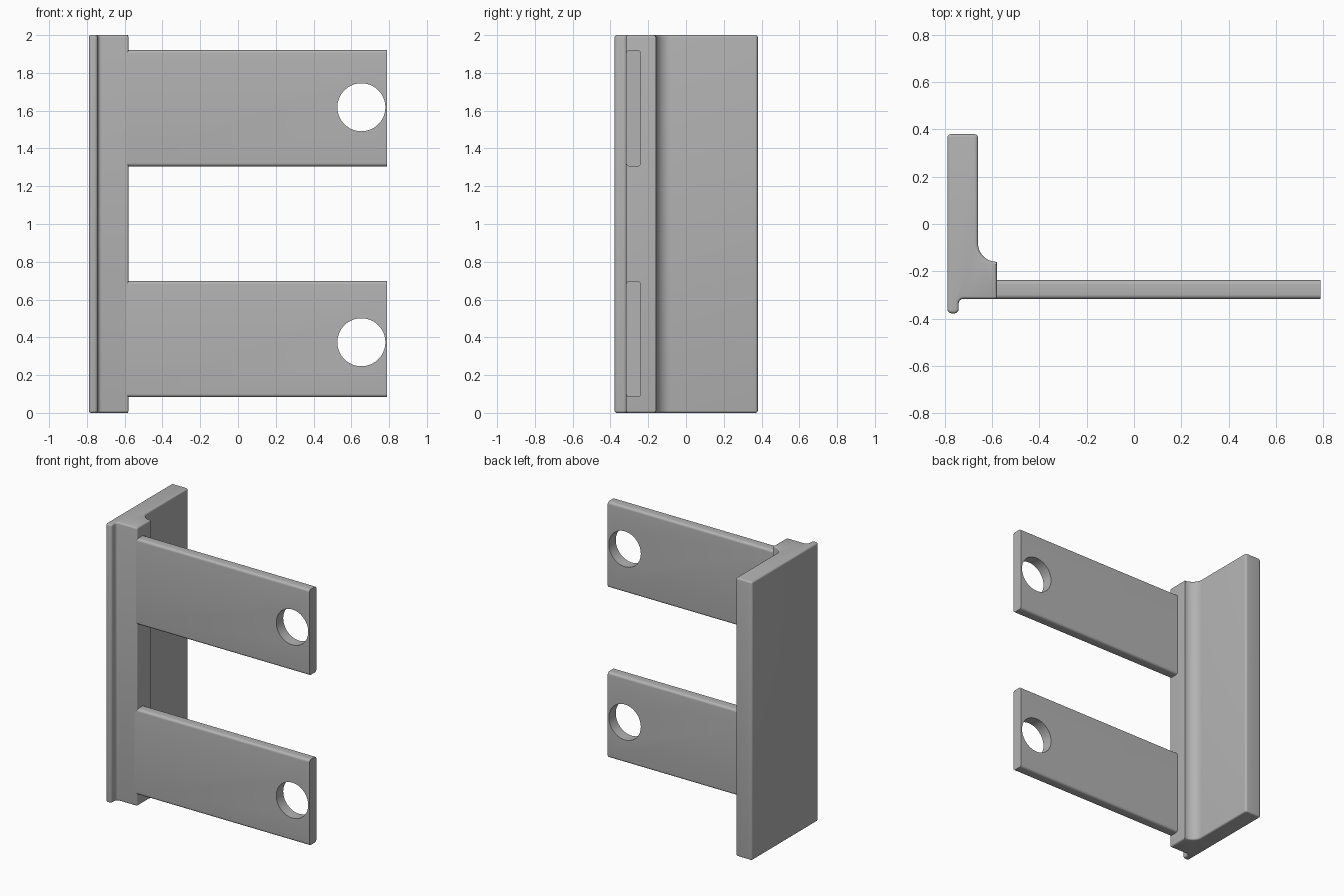
import bpy
import bmesh
import math
from mathutils import Vector, Matrix

cube = bpy.data.objects.get("Cube")
if cube:
    bpy.data.objects.remove(cube, do_unlink=True)

grey = bpy.data.materials.new("plain grey")
grey.use_nodes = True
COLOUR = (0.45, 0.45, 0.45, 1)
grey.diffuse_color = COLOUR
grey.node_tree.nodes["Principled BSDF"].inputs["Base Color"].default_value = COLOUR


def rounded(corners):
    """Outline from right-angled (x, y, radius) corners, each filleted."""
    points = []
    for i, (x, y, r) in enumerate(corners):
        here = Vector((x, y))
        if r == 0:
            points.append(here)
            continue
        before = (Vector(corners[i - 1][:2]) - here).normalized()
        after = (Vector(corners[(i + 1) % len(corners)][:2]) - here).normalized()
        centre = here + (before + after) * r
        steps = 12 if r > 0.05 else 6
        for k in range(steps + 1):
            a = math.pi / 2 * k / steps
            points.append(centre - after * r * math.cos(a) - before * r * math.sin(a))
    return points


def extrude(name, outline, length, matrix, edge_round=0):
    """Solid prism along local z, optionally with rounded end rims."""
    bm = bmesh.new()
    base = bm.faces.new([bm.verts.new((p.x, p.y, 0)) for p in outline])
    top = bmesh.ops.extrude_face_region(bm, geom=[base], use_keep_orig=True)["geom"]
    bmesh.ops.translate(bm, vec=(0, 0, length),
                        verts=[g for g in top if isinstance(g, bmesh.types.BMVert)])
    bmesh.ops.recalc_face_normals(bm, faces=bm.faces)
    if edge_round:
        rims = [e for e in bm.edges if abs(e.verts[0].co.z - e.verts[1].co.z) < 1e-5]
        bmesh.ops.bevel(bm, geom=rims, offset=edge_round, segments=4,
                        profile=0.5, affect='EDGES', clamp_overlap=False)
    bm.transform(matrix)
    bmesh.ops.recalc_face_normals(bm, faces=bm.faces)
    mesh = bpy.data.meshes.new(name)
    bm.to_mesh(mesh)
    bm.free()
    mesh.materials.append(grey)
    obj = bpy.data.objects.new(name, mesh)
    bpy.context.collection.objects.link(obj)
    return obj


def smooth(obj):
    bpy.ops.object.select_all(action='DESELECT')
    obj.select_set(True)
    bpy.context.view_layer.objects.active = obj
    bpy.ops.object.shade_smooth_by_angle(angle=math.radians(35))


# Upright post: back flange, filleted root and small front lip
post_outline = rounded([
    (-0.79, 0.38, 0.015), (-0.66, 0.38, 0.015), (-0.66, -0.16, 0.078),
    (-0.58, -0.16, 0), (-0.58, -0.317, 0.01), (-0.742, -0.317, 0.02),
    (-0.742, -0.378, 0.018), (-0.79, -0.378, 0.018)])
post = extrude("upright_post", post_outline, 2.0, Matrix.Identity(4), 0.012)
smooth(post)

# Two arms with rounded long edges and a round hole near the tip
FRONT, BACK, ROOT, TIP = -0.317, -0.238, -0.6, 0.789
along_x = Matrix(((0, 0, 1, ROOT), (1, 0, 0, 0), (0, 1, 0, 0), (0, 0, 0, 1)))
for name, low, high, hole_z in (("lower_arm", 0.083, 0.698, 0.374),
                                ("upper_arm", 1.305, 1.921, 1.618)):
    r = 0.018
    outline = rounded([(FRONT, low, r), (BACK, low, r), (BACK, high, r), (FRONT, high, r)])
    arm = extrude(name, outline, TIP - ROOT, along_x)

    bpy.ops.mesh.primitive_cylinder_add(vertices=64, radius=0.127, depth=0.4,
                                        location=(0.653, -0.28, hole_z),
                                        rotation=(math.pi / 2, 0, 0))
    cutter = bpy.context.object
    cutter.name = name + "_hole_cutter"
    cutter.hide_render = True
    cut = arm.modifiers.new("hole", 'BOOLEAN')
    cut.operation = 'DIFFERENCE'
    cut.solver = 'EXACT'
    cut.object = cutter
    bpy.ops.object.select_all(action='DESELECT')
    arm.select_set(True)
    bpy.context.view_layer.objects.active = arm
    bpy.ops.object.modifier_apply(modifier=cut.name)
    bpy.data.objects.remove(cutter, do_unlink=True)
    smooth(arm)
